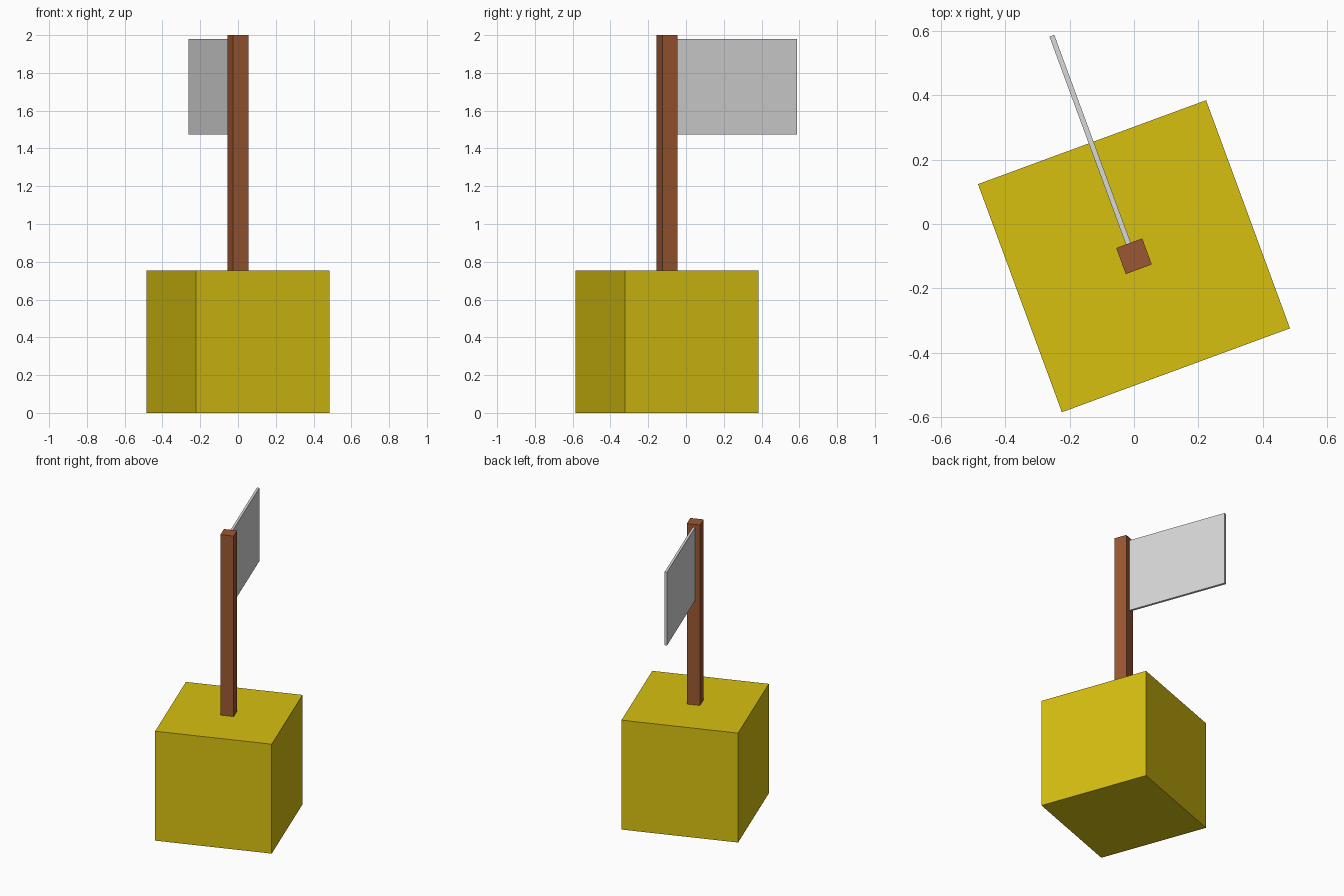
import bpy
from math import radians
from mathutils import Matrix, Vector

default = bpy.data.objects.get("Cube")
if default:
    bpy.data.objects.remove(default, do_unlink=True)

# Everything is turned about the vertical axis through the pole
TURN = Matrix.Translation((0, -0.1, 0)) @ Matrix.Rotation(radians(20.2), 4, 'Z')


def material(name, rgb):
    mat = bpy.data.materials.new(name)
    mat.use_nodes = True
    colour = (*rgb, 1)
    mat.diffuse_color = colour
    mat.node_tree.nodes["Principled BSDF"].inputs["Base Color"].default_value = colour
    return mat


def box(name, low, high, mat):
    low, high = Vector(low), Vector(high)
    bpy.ops.mesh.primitive_cube_add(size=1)
    obj = bpy.context.object
    obj.name = name
    obj.data.transform(Matrix.Translation((low + high) / 2) @ Matrix.Diagonal((*(high - low), 1)))
    obj.matrix_world = TURN
    obj.data.materials.append(mat)
    return obj


yellow = material("yellow", (0.68, 0.53, 0.005))
brown = material("brown", (0.33, 0.095, 0.032))
grey = material("light grey", (0.69, 0.69, 0.69))

# Block, post standing on it, and thin flag panel behind the post
box("base_block", (-0.377, -0.377, 0), (0.377, 0.377, 0.755), yellow)
box("post", (-0.043, -0.043, 0.74), (0.043, 0.043, 2), brown)
box("flag", (-0.011, 0.04, 1.475), (0.005, 0.73, 1.98), grey)
